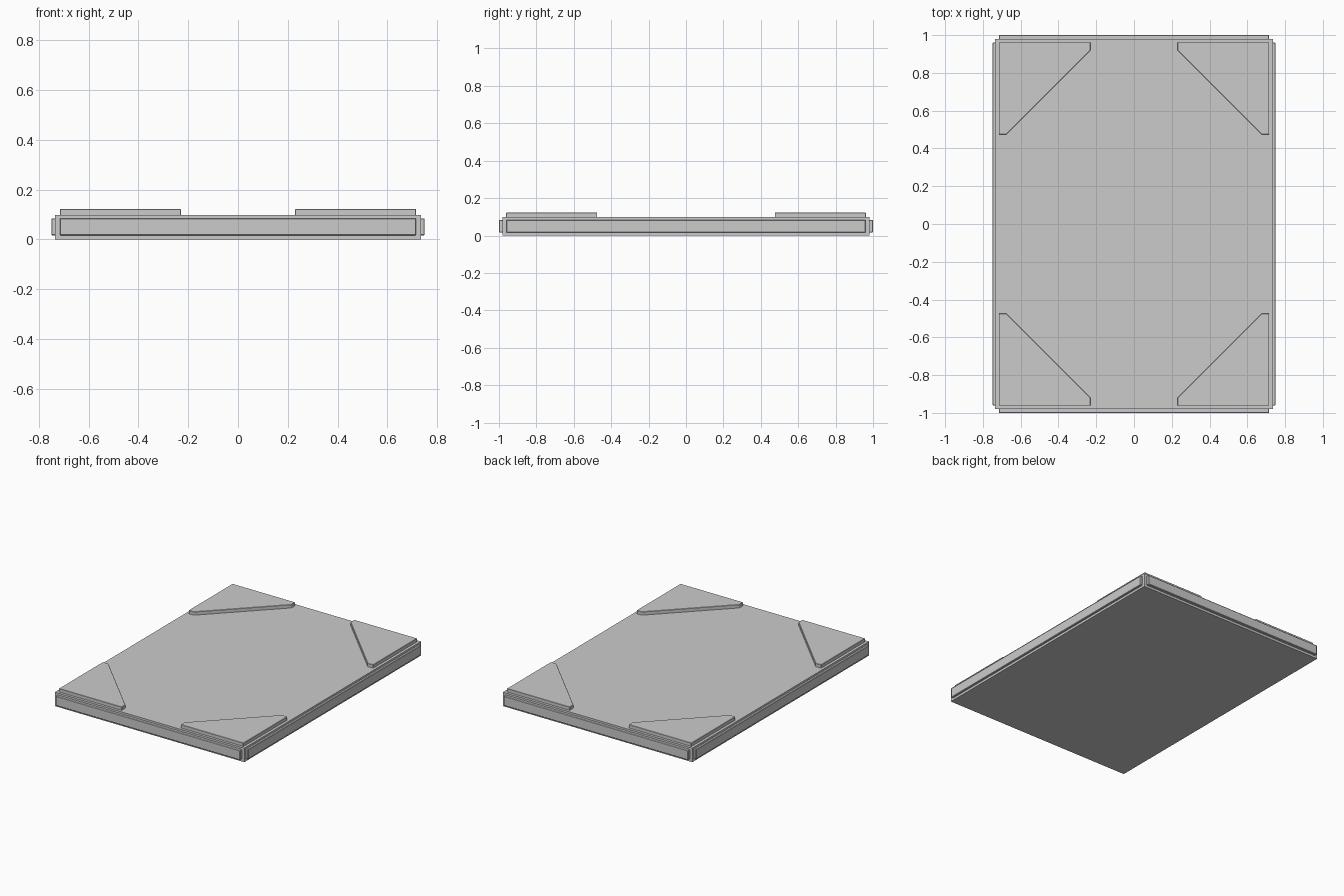
import bpy, bmesh

if "Cube" in bpy.data.objects:
    bpy.data.objects.remove(bpy.data.objects["Cube"])

SLAB_X, SLAB_Y, SLAB_TOP = 0.735, 0.98, 0.098
PAD_TOP = 0.122


def prism(name, outline, z0, z1, bevel=0.0):
    """Extrude a flat outline from z0 to z1, with an optional fine chamfer."""
    bm = bmesh.new()
    face = bm.faces.new([bm.verts.new((x, y, z0)) for x, y in outline])
    ext = bmesh.ops.extrude_face_region(bm, geom=[face])
    verts = [v for v in ext["geom"] if isinstance(v, bmesh.types.BMVert)]
    bmesh.ops.translate(bm, verts=verts, vec=(0, 0, z1 - z0))
    bmesh.ops.recalc_face_normals(bm, faces=bm.faces[:])
    mesh = bpy.data.meshes.new(name)
    bm.to_mesh(mesh)
    bm.free()
    obj = bpy.data.objects.new(name, mesh)
    bpy.context.collection.objects.link(obj)
    if bevel:
        mod = obj.modifiers.new("chamfer", "BEVEL")
        mod.width = bevel
        mod.segments = 1
    return obj


def rect(x0, x1, y0, y1):
    return [(x0, y0), (x1, y0), (x1, y1), (x0, y1)]


# Main slab
prism("slab", rect(-SLAB_X, SLAB_X, -SLAB_Y, SLAB_Y), 0, SLAB_TOP)

# Raised edge panels on all four sides
for s, end, side in ((-1, "front", "left"), (1, "back", "right")):
    ys = sorted((s * (SLAB_Y - 0.01), s * 1.0))
    xs = sorted((s * (SLAB_X - 0.01), s * 0.75))
    prism(end + "_edge_panel", rect(-0.716, 0.716, *ys), 0.016, 0.084, 0.003)
    prism(side + "_edge_panel", rect(*xs, -0.96, 0.96), 0.016, 0.084, 0.003)

# Triangular corner pads with blunted tips
pad = [(0.716, 0.962), (0.23, 0.962), (0.23, 0.92), (0.674, 0.475), (0.716, 0.475)]
for sx, side in ((-1, "left"), (1, "right")):
    for sy, end in ((-1, "front"), (1, "back")):
        prism(f"{end}_{side}_corner_pad", [(sx * x, sy * y) for x, y in pad],
              SLAB_TOP - 0.005, PAD_TOP, 0.002)
